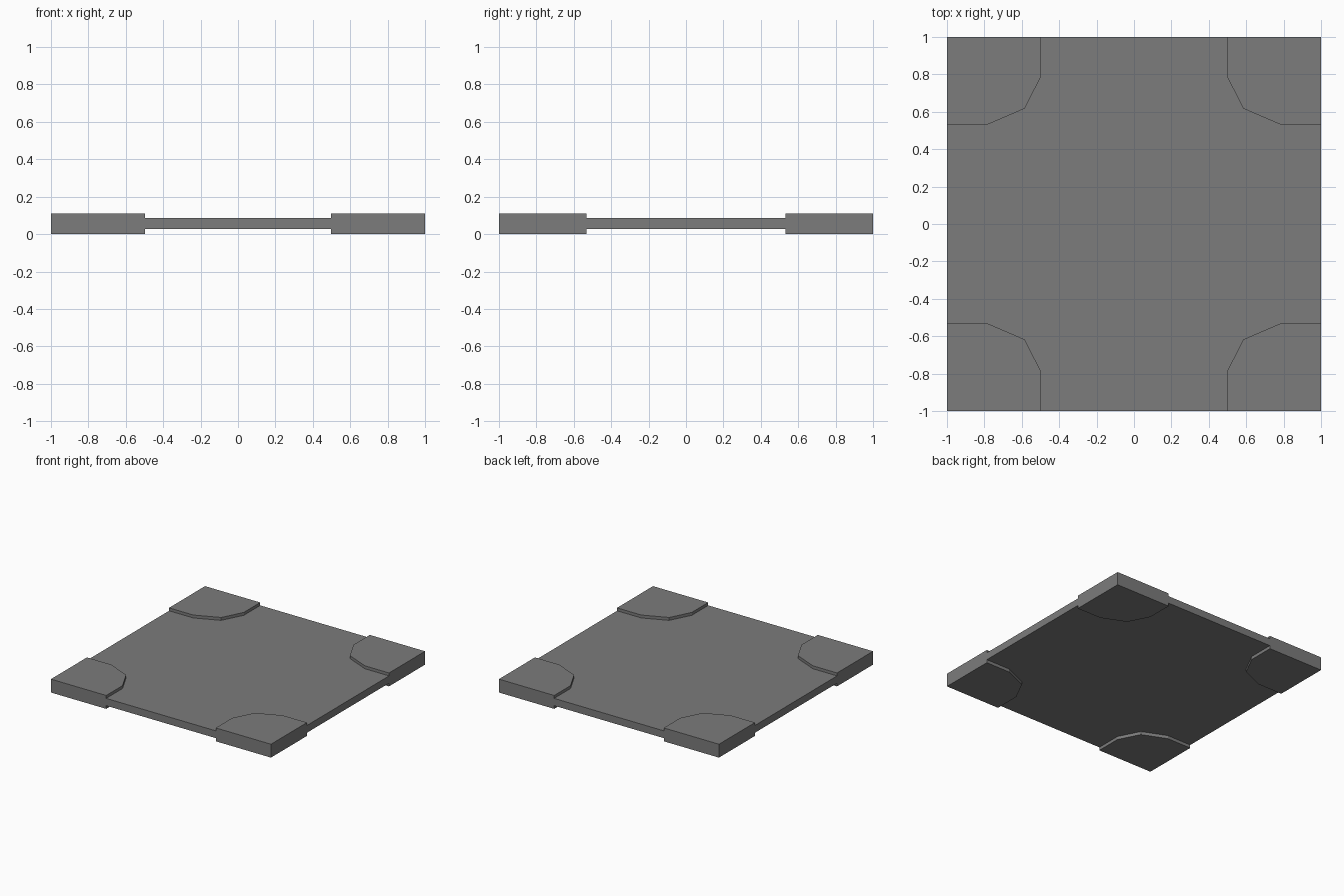
import bpy, bmesh

if "Cube" in bpy.data.objects:
    bpy.data.objects.remove(bpy.data.objects["Cube"])

grey = bpy.data.materials.new("mid grey")
grey.diffuse_color = (0.2, 0.2, 0.2, 1)
grey.use_nodes = True
grey.node_tree.nodes["Principled BSDF"].inputs["Base Color"].default_value = grey.diffuse_color

# Faceted inner edge of one corner pad, in the +x +y quadrant
ARC = [(1, 0.533), (0.78, 0.533), (0.585, 0.617), (0.498, 0.787), (0.498, 1)]


def quadrant(sx, sy, points):
    """Mirror points into a quadrant, keeping them counter-clockwise."""
    pts = [(x * sx, y * sy) for x, y in points]
    return pts if sx * sy > 0 else pts[::-1]


def prism(name, outline, z0, z1):
    """Extrude a closed outline from z0 to z1."""
    bm = bmesh.new()
    base = bm.faces.new([bm.verts.new((x, y, z0)) for x, y in outline])
    top = bmesh.ops.extrude_face_region(bm, geom=[base], use_keep_orig=True)["geom"]
    bmesh.ops.translate(bm, vec=(0, 0, z1 - z0),
                        verts=[v for v in top if isinstance(v, bmesh.types.BMVert)])
    bmesh.ops.recalc_face_normals(bm, faces=bm.faces)
    mesh = bpy.data.meshes.new(name)
    bm.to_mesh(mesh)
    bm.free()
    mesh.materials.append(grey)
    obj = bpy.data.objects.new(name, mesh)
    bpy.context.collection.objects.link(obj)
    return obj


CORNERS = {"back_right": (1, 1), "back_left": (-1, 1),
           "front_left": (-1, -1), "front_right": (1, -1)}

# Thicker pads at the four corners
for label, (sx, sy) in CORNERS.items():
    prism("corner_pad_" + label, quadrant(sx, sy, ARC + [(1, 1)]), 0, 0.11)

# Thin centre slab, notched to fit between the pads
notched = [p for sx, sy in CORNERS.values() for p in quadrant(sx, sy, ARC)]
prism("centre_slab", notched, 0.026, 0.086)
